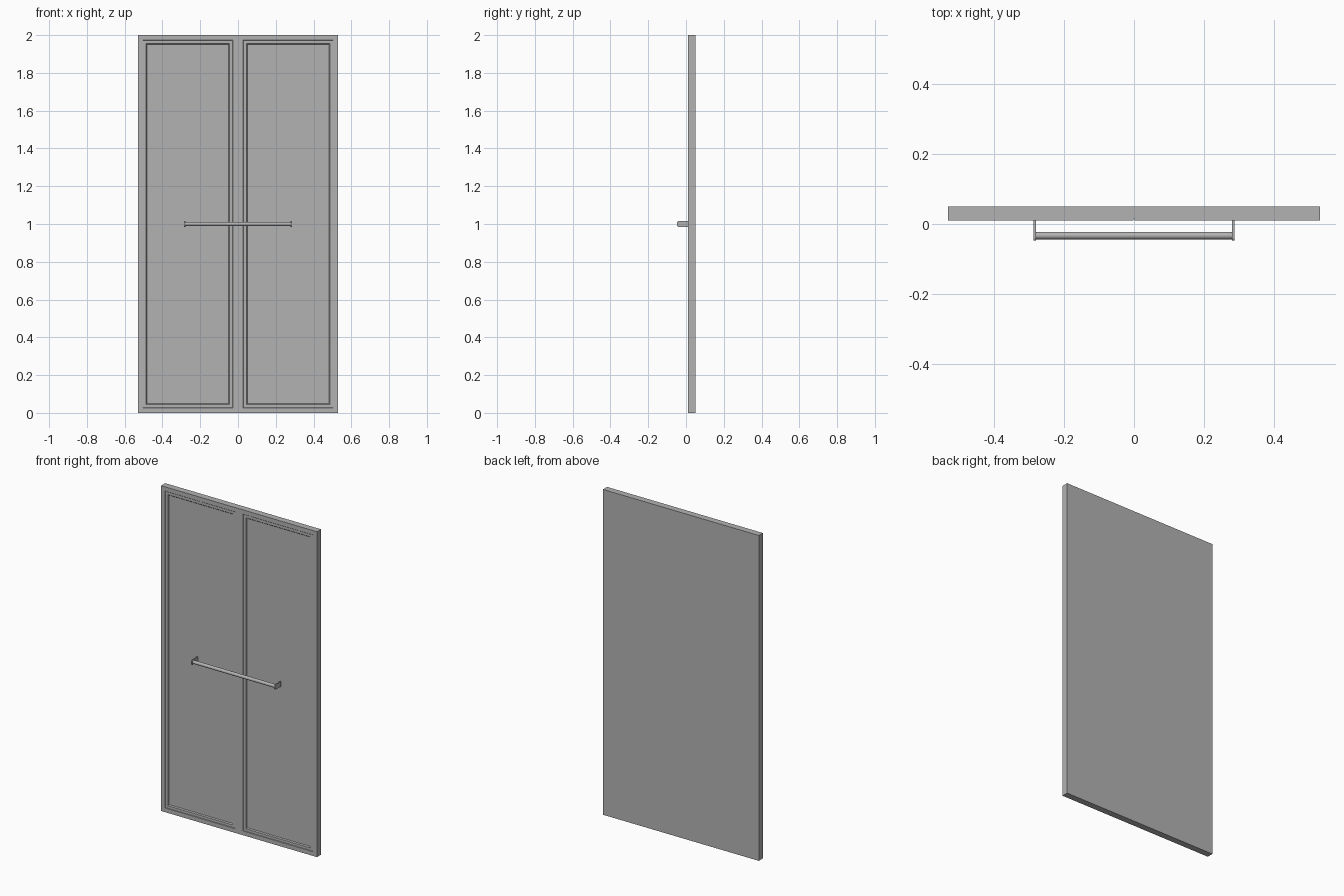
import bpy, bmesh, math
from mathutils import Vector

if "Cube" in bpy.data.objects:
    bpy.data.objects.remove(bpy.data.objects["Cube"])

HALF_W, HEIGHT, FRONT, BACK = 0.53, 2.0, 0.01, 0.05


def material(name, grey):
    m = bpy.data.materials.new(name)
    m.use_nodes = True
    m.diffuse_color = (grey, grey, grey, 1)
    m.node_tree.nodes["Principled BSDF"].inputs["Base Color"].default_value = m.diffuse_color
    return m


paint = material("grey paint", 0.45)


def finish(bm, name):
    bmesh.ops.recalc_face_normals(bm, faces=bm.faces)
    mesh = bpy.data.meshes.new(name)
    bm.to_mesh(mesh)
    bm.free()
    mesh.materials.append(paint)
    ob = bpy.data.objects.new(name, mesh)
    bpy.context.collection.objects.link(ob)
    return ob


def prism(points, direction):
    """Extrude a closed outline along a direction."""
    bm = bmesh.new()
    face = bm.faces.new([bm.verts.new(p) for p in points])
    new = bmesh.ops.extrude_face_region(bm, geom=[face])["geom"]
    bmesh.ops.translate(bm, vec=Vector(direction),
                        verts=[v for v in new if isinstance(v, bmesh.types.BMVert)])
    bmesh.ops.recalc_face_normals(bm, faces=bm.faces)
    return bm


# Double door slab with a narrow seam between the leaves
gap, seam = 0.001, FRONT + 0.004
outline = [(-HALF_W, FRONT), (-gap, FRONT), (-gap, seam), (gap, seam),
           (gap, FRONT), (HALF_W, FRONT), (HALF_W, BACK), (-HALF_W, BACK)]
bm = prism([(x, y, 0) for x, y in outline], (0, 0, HEIGHT))

# Moulded frame and recessed panel on each leaf: (inset width, depth)
leaves = [f for f in bm.faces
          if f.normal.y < -0.9 and abs(f.calc_center_median().x) > 0.1]
for leaf in leaves:
    for width, depth in ((0.026, 0), (0.002, 0.002), (0.016, 0), (0.005, 0.006)):
        bmesh.ops.inset_region(bm, faces=[leaf], thickness=width, depth=0,
                               use_even_offset=True)
        for v in leaf.verts:
            v.co.y += depth
finish(bm, "double_door")

# Handle bar
bpy.ops.mesh.primitive_cylinder_add(vertices=32, radius=0.0105, depth=0.56,
                                    location=(0, -0.033, 1), rotation=(0, math.pi / 2, 0))
bar = bpy.context.object
bar.name = "handle_bar"
bar.data.materials.append(paint)
bpy.ops.object.shade_smooth_by_angle()

# Brackets with rounded front corners
r, tip = 0.007, -0.047
corners = []
for side in (-1, 1):
    for i in range(7):
        a = math.pi / 12 * i
        if side > 0:
            a = math.pi / 2 - a
        corners.append((tip + r - r * math.sin(a), 1 + side * (0.008 + r * math.cos(a))))
shape = [(FRONT, 0.985)] + corners + [(FRONT, 1.015)]
for side, name in ((1, "left_bracket"), (-1, "right_bracket")):
    bm = prism([(side * 0.279, y, z) for y, z in shape], (side * 0.007, 0, 0))
    finish(bm, name)
